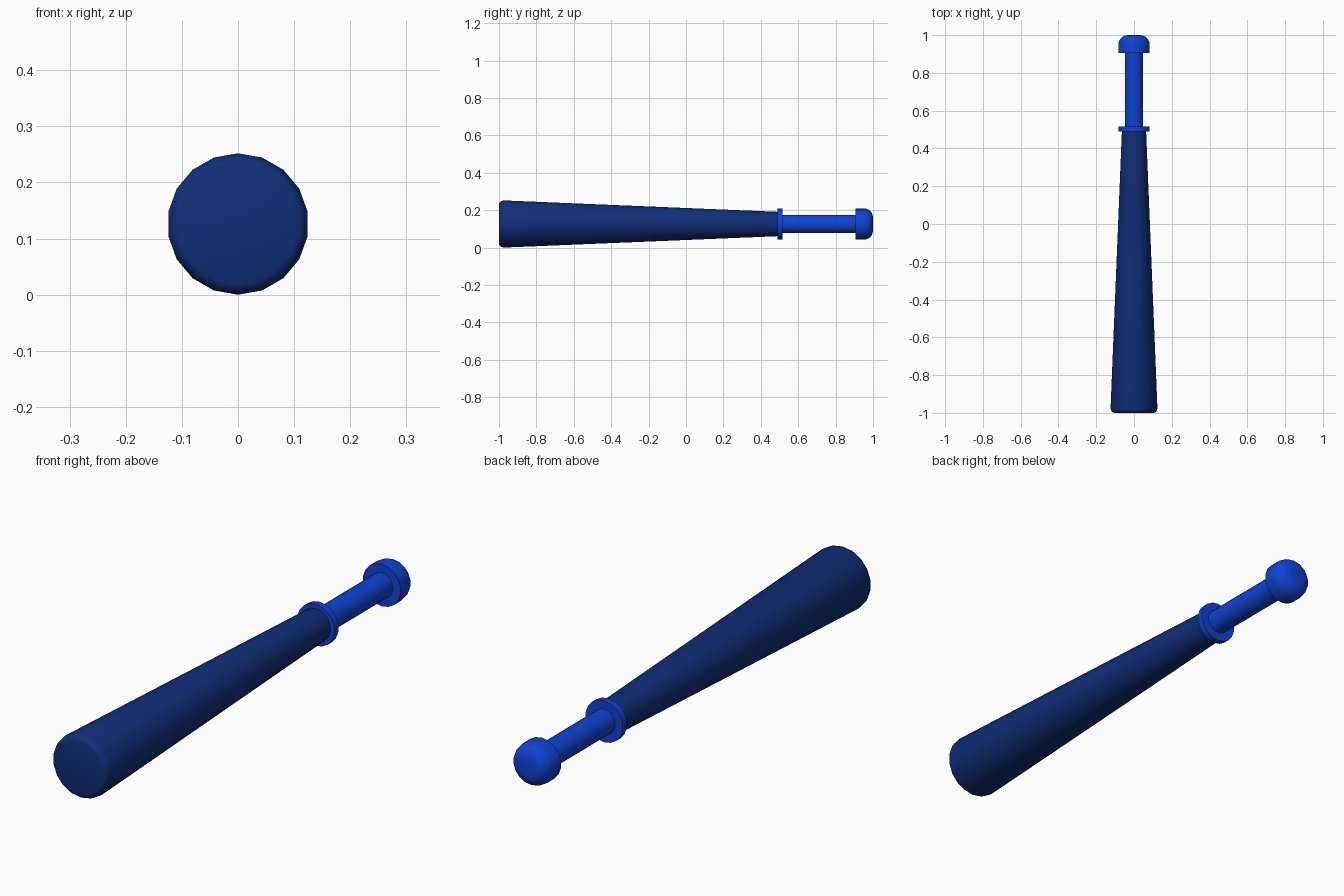
import bpy, bmesh, math

if "Cube" in bpy.data.objects:
    bpy.data.objects.remove(bpy.data.objects["Cube"])

SIDES = 18
AXIS_Z = 0.126


def material(name, rgb):
    m = bpy.data.materials.new(name)
    m.diffuse_color = (*rgb, 1.0)
    m.use_nodes = True
    m.node_tree.nodes["Principled BSDF"].inputs["Base Color"].default_value = m.diffuse_color
    return m


def lathe(name, profile, mat):
    """Spin (y, radius) points around the bat's long axis and cap both ends."""
    bm = bmesh.new()
    rings = []
    for y, r in profile:
        ring = []
        for i in range(SIDES):
            a = 2 * math.pi * i / SIDES
            ring.append(bm.verts.new((r * math.sin(a), y, r * math.cos(a))))
        rings.append(ring)
    for a, b in zip(rings, rings[1:]):
        for i in range(SIDES):
            j = (i + 1) % SIDES
            bm.faces.new((a[i], a[j], b[j], b[i]))
    bm.faces.new(rings[0])
    bm.faces.new(rings[-1])
    bmesh.ops.recalc_face_normals(bm, faces=bm.faces)
    mesh = bpy.data.meshes.new(name)
    bm.to_mesh(mesh)
    bm.free()
    obj = bpy.data.objects.new(name, mesh)
    obj.location.z = AXIS_Z
    mesh.materials.append(mat)
    bpy.context.collection.objects.link(obj)
    bpy.ops.object.select_all(action='DESELECT')
    obj.select_set(True)
    bpy.context.view_layer.objects.active = obj
    bpy.ops.object.shade_smooth_by_angle(angle=math.radians(40))
    return obj


navy = material("navy", (0.005, 0.027, 0.19))
blue = material("blue", (0.005, 0.055, 0.65))

# Tapered barrel with a softly rounded end
lathe("barrel", [(-1.0, 0.106), (-0.997, 0.115), (-0.989, 0.122), (-0.975, 0.126),
                 (0.495, 0.065)], navy)

# Collar between barrel and grip
lathe("collar", [(0.49, 0.083), (0.515, 0.083)], blue)

# Straight grip
lathe("grip", [(0.51, 0.049), (0.91, 0.049)], blue)

# Domed knob at the end of the grip: straight skirt, then a quarter-round
dome = [(0.95 + 0.05 * math.sin(t), 0.034 + 0.05 * math.cos(t))
        for t in (math.radians(90 * k / 5) for k in range(6))]
lathe("knob", [(0.905, 0.084)] + dome, blue)
